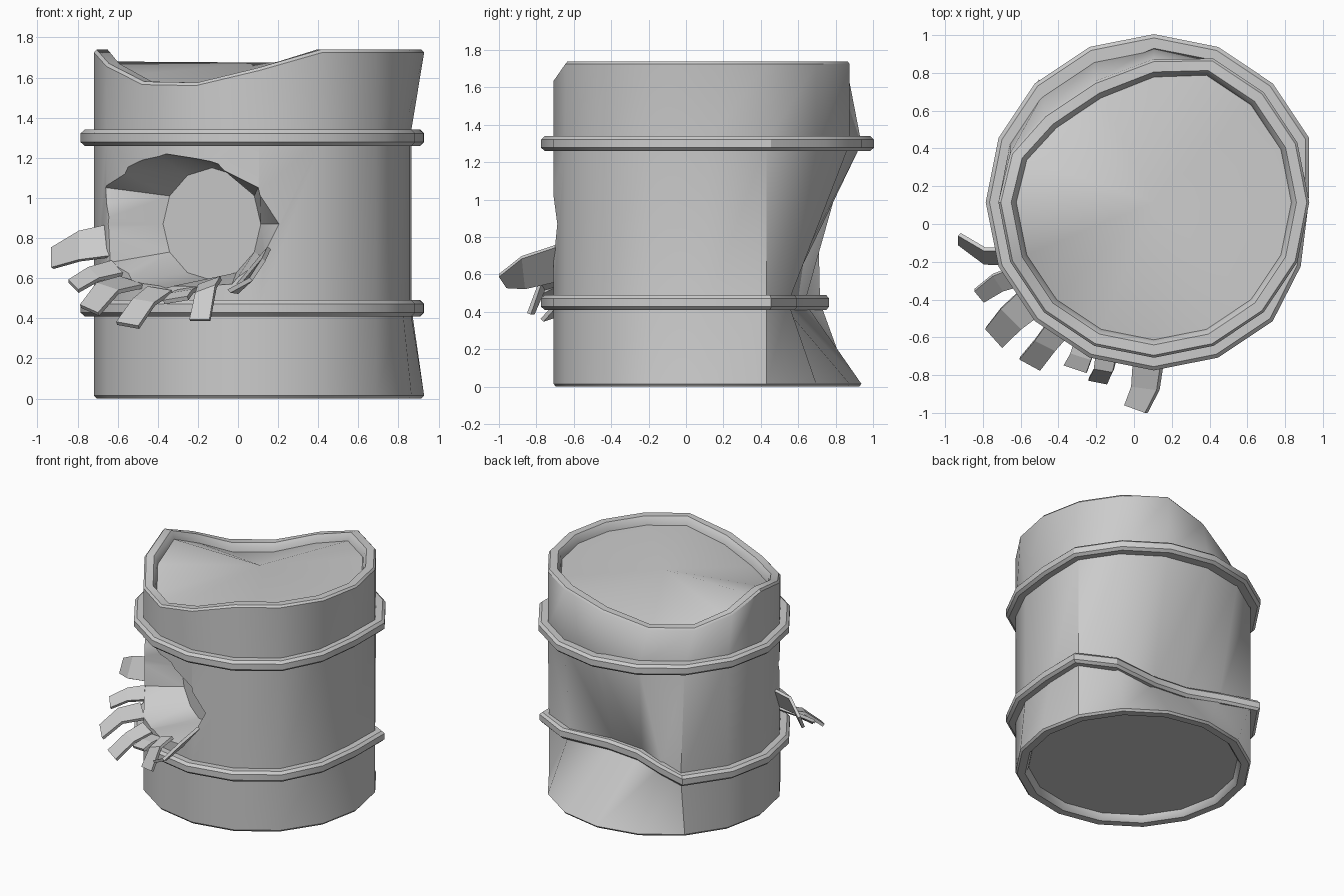
import bpy, bmesh
from math import sin, cos, pi, radians, sqrt
from mathutils import Vector

if "Cube" in bpy.data.objects:
    bpy.data.objects.remove(bpy.data.objects["Cube"])

CX, CY, N = 0.105, 0.115, 16

# Dents per side index: (dx, dy, dz)
LOWER = {0: (-.07, 0, 0), 15: (-.045, 0, 0), 2: (-.08, -.15, 0), 3: (-.17, -.37, 0),
         4: (-.10, -.41, 0), 5: (-.03, -.24, 0), 6: (.02, .02, 0)}
UPPER = {0: (-.07, 0, 0), 15: (-.045, 0, 0)}
TOP = {4: (0, -.065, -.09), 5: (0, -.12, -.19), 6: (0, -.12, -.19), 7: (0, -.055, -.10),
       9: (0, 0, -.07), 10: (0, 0, -.16), 11: (0, 0, -.165), 12: (0, 0, -.09)}


def make(name, verts, faces, tri=False):
    me = bpy.data.meshes.new(name)
    bm = bmesh.new()
    vs = [bm.verts.new(v) for v in verts]
    for f in faces:
        bm.faces.new([vs[i] for i in f])
    if tri:
        bmesh.ops.triangulate(bm, faces=bm.faces[:])
    bmesh.ops.recalc_face_normals(bm, faces=bm.faces[:])
    bm.to_mesh(me)
    bm.free()
    ob = bpy.data.objects.new(name, me)
    bpy.context.collection.objects.link(ob)
    return ob


def activate(ob):
    bpy.ops.object.select_all(action='DESELECT')
    ob.select_set(True)
    bpy.context.view_layer.objects.active = ob


def smooth(ob, deg=30):
    activate(ob)
    bpy.ops.object.shade_smooth_by_angle(angle=radians(deg))


def loops(profile):
    """Dented 16-sided loops from (radius, z, dent table)."""
    out = []
    for r, z, dent in profile:
        for k in range(N):
            a = 2 * pi * k / N
            d = dent.get(k, (0, 0, 0))
            out.append((CX + r * cos(a) + d[0], CY + r * sin(a) + d[1], z + d[2]))
    return out


def bands(a, b):
    return [(a * N + k, a * N + (k + 1) % N, b * N + (k + 1) % N, b * N + k) for k in range(N)]


# Drum body with recessed lid and base
prof = [(.73, .05, {}), (.738, .02, {}), (.755, 0, {}), (.81, 0, {}), (.823, .015, {}),
        (.823, .45, LOWER), (.823, 1.30, UPPER),
        (.823, 1.725, TOP), (.81, 1.74, TOP), (.755, 1.74, TOP), (.737, 1.715, TOP), (.728, 1.68, TOP)]
v = loops(prof)
f = [q for i in range(len(prof) - 1) for q in bands(i, i + 1)]
last = (len(prof) - 1) * N
v += [(CX, CY, .05), (CX, CY, 1.675)]
for k in range(N):
    f.append((len(v) - 2, k, (k + 1) % N))
    f.append((len(v) - 1, last + k, last + (k + 1) % N))
body = make("drum_body", v, f)

# Torn hole: tapered cutter from an inner circle through the outline on the wall
outline = [(-.36, 1.22), (-.10, 1.17), (.10, 1.05), (.205, .87), (.13, .70), (-.03, .57),
           (-.36, .55), (-.53, .59), (-.63, .68), (-.637, .87), (-.65, 1.05), (-.55, 1.155)]
centre = Vector((-.13, -.29, .87))
tangent = Vector((.87, -.5, 0))
inner, outer = [], []
for i, (x, z) in enumerate(outline):
    a = 2 * pi * i / 12
    p = centre + .28 * (sin(a) * tangent + cos(a) * Vector((0, 0, 1)))
    s = Vector((x, CY - sqrt(.81 ** 2 - (x - CX) ** 2), z))
    inner.append(p)
    outer.append(p + (s - p) * 1.4)
hub = sum(outer, Vector()) / 12 + Vector((-.15, -.3, 0))
v = inner + outer + [hub]
f = [tuple(range(12))]
for i in range(12):
    j = (i + 1) % 12
    f += [(i, j, 12 + j, 12 + i), (12 + i, 12 + j, 24)]
cutter = make("hole_cutter", v, f, tri=True)
cutter.hide_render = True
mod = body.modifiers.new("hole", 'BOOLEAN')
mod.operation = 'DIFFERENCE'
mod.solver = 'EXACT'
mod.object = cutter
activate(body)
bpy.ops.object.modifier_apply(modifier=mod.name)
bpy.data.objects.remove(cutter)
smooth(body, 40)

# Raised hoops
for name, z, dent in (("lower_hoop", .45, LOWER), ("upper_hoop", 1.30, UPPER)):
    section = [(.80, -.04), (.87, -.04), (.89, -.022), (.89, .022), (.87, .04), (.80, .04)]
    v = loops([(r, z + h, dent) for r, h in section])
    f = [q for i in range(6) for q in bands(i, (i + 1) % 6)]
    smooth(make(name, v, f))

# Bent metal strips around the torn edge: root, bend, tip, half-width at root and tip
strips = [
    ((-.62, -.17, .79), (-.79, -.17, .76), (-.925, -.08, .70), (.0, -.04, -.08), (.0, -.025, -.05)),
    ((-.60, -.27, .65), (-.72, -.31, .62), (-.82, -.38, .56), (.03, -.045, -.03), (.025, -.03, -.025)),
    ((-.53, -.40, .58), (-.65, -.50, .55), (-.74, -.60, .44), (.06, -.06, -.02), (.045, -.05, -.02)),
    ((-.39, -.54, .54), (-.47, -.64, .48), (-.55, -.74, .365), (.06, -.03, -.01), (.055, -.03, -.01)),
    ((-.25, -.62, .54), (-.28, -.70, .525), (-.31, -.765, .49), (.06, -.02, .01), (.06, -.02, .01)),
    ((-.14, -.66, .58), (-.16, -.77, .54), (-.19, -.83, .39), (.055, -.01, .02), (.05, -.01, .0)),
    ((.08, -.69, .66), (.06, -.87, .61), (.01, -.98, .565), (.075, -.01, .09), (.055, -.02, .03)),
]
for n, (root, bend, tip, w0, w1) in enumerate(strips):
    root, bend, tip, w0, w1 = map(Vector, (root, bend, tip, w0, w1))
    v = [root - w0, root + w0, bend - w0 * .9, bend + w0 * .9, tip - w1, tip + w1]
    strip = make(f"torn_strip_{n + 1}", v, [(0, 1, 3, 2), (2, 3, 5, 4)])
    sol = strip.modifiers.new("thickness", 'SOLIDIFY')
    sol.thickness = .022
    sol.offset = 0
